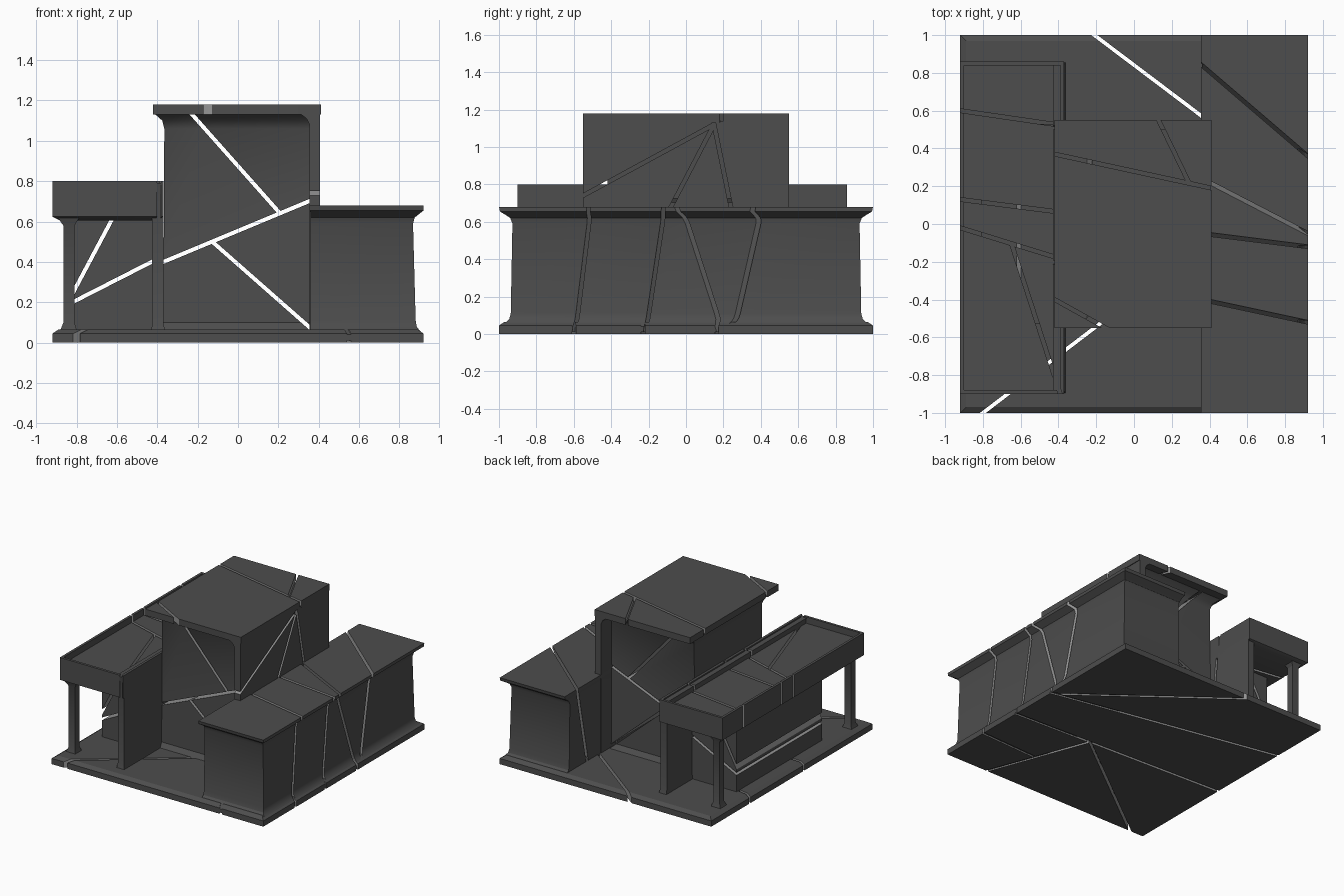
import bpy, bmesh
from mathutils import Vector

if "Cube" in bpy.data.objects:
    bpy.data.objects.remove(bpy.data.objects["Cube"])

GAP = 0.02                                   # width of the cracks
X, Y, Z = (1, 0, 0), (0, 1, 0), (0, 0, 1)


def material(name, v):
    m = bpy.data.materials.new(name)
    m.diffuse_color = (v, v, v, 1)
    m.use_nodes = True
    m.node_tree.nodes["Principled BSDF"].inputs["Base Color"].default_value = m.diffuse_color
    return m


MATS = [material("dark_grey", .075), material("broken_edge", .3)]


def stack(rings):
    """Closed solid from rectangles (z, x0, x1, y0, y1) stacked upwards."""
    bm = bmesh.new()
    loops = [[bm.verts.new((x, y, z)) for x, y in ((a, c), (b, c), (b, d), (a, d))]
             for z, a, b, c, d in rings]
    bm.faces.new(loops[0][::-1])
    bm.faces.new(loops[-1])
    for lo, hi in zip(loops, loops[1:]):
        for i in range(4):
            j = (i + 1) % 4
            bm.faces.new((lo[i], lo[j], hi[j], hi[i]))
    return bm


def clip(bm, co, no):
    """Cut away everything beyond the plane and cap the cut."""
    res = bmesh.ops.bisect_plane(bm, geom=bm.verts[:] + bm.edges[:] + bm.faces[:], dist=1e-5,
                                 plane_co=co, plane_no=no, clear_outer=True)
    cut = [e for e in res["geom_cut"] if isinstance(e, bmesh.types.BMEdge) and e.is_boundary]
    if cut:
        for f in bmesh.ops.edgenet_fill(bm, edges=cut)["faces"]:
            f.material_index = 1


def part(name, solids, cracks=()):
    """Cracks are (p, q, extrude direction, {earlier crack: side it is limited to})."""
    out = bmesh.new()
    for rings in solids:
        pieces = [(stack(rings), {})]
        for i, (p, q, d, limit) in enumerate(cracks):
            p = Vector(p)
            n = (Vector(q) - p).cross(Vector(d)).normalized()
            done = []
            for bm, sides in pieces:
                if any(sides.get(k) != s for k, s in limit.items()):
                    done.append((bm, sides))
                    continue
                for s in (1, -1):
                    half = bm.copy()
                    clip(half, p + n * s * GAP / 2, -n * s)
                    if half.faces:
                        done.append((half, {**sides, i: s}))
                bm.free()
            pieces = done
        for bm, _ in pieces:
            bmesh.ops.recalc_face_normals(bm, faces=bm.faces[:])
            tmp = bpy.data.meshes.new("piece")
            bm.to_mesh(tmp)
            out.from_mesh(tmp)
            bpy.data.meshes.remove(tmp)
            bm.free()
    me = bpy.data.meshes.new(name)
    out.to_mesh(me)
    out.free()
    for m in MATS:
        me.materials.append(m)
    bpy.context.collection.objects.link(bpy.data.objects.new(name, me))


def box(x0, x1, y0, y1, z0, z1):
    return [(z0, x0, x1, y0, y1), (z1, x0, x1, y0, y1)]


# Ground slab with softened upper edge
part("floor_slab",
     [[(0, -.92, .92, -1, 1), (.045, -.92, .92, -1, 1), (.065, -.89, .89, -.97, .97)]],
     [((.92, -.23, 0), (-.92, -.15, 0), Z, {}),
      ((.89, .17, 0), (-.92, .52, 0), Z, {0: 1}),
      ((.89, .17, 0), (-.21, 1, 0), Z, {0: 1, 1: 1}),
      ((.55, -1, 0), (.25, -.2, 0), Z, {0: -1}),
      ((.25, -.2, 0), (-.8, -1, 0), Z, {0: -1, 3: -1}),
      ((.9, -.6, 0), (.47, -.62, 0), Z, {0: -1, 3: 1})])

# Long right wing with flared foot and eaves; cracks from outer eave to foot and inner eave
part("right_wing",
     [[(.01, .36, .92, -1, 1), (.04, .36, .92, -1, 1), (.06, .36, .9, -.965, .965),
       (.08, .36, .885, -.945, .945), (.11, .36, .88, -.937, .937),
       (.59, .36, .867, -.928, .928), (.62, .36, .875, -.94, .94), (.64, .36, .9, -.97, .97),
       (.655, .355, .92, -.995, .995), (.68, .355, .92, -1, 1)]],
     [((.92, top, .68), (.92, foot, 0), (-.56, inner - top, 0), {}) for top, foot, inner in
      ((-.52, -.6, -.4), (-.12, -.22, -.05), (-.05, .18, .24), (.36, .22, .84))])

# Central tower: recessed end walls, side slab and flat roof
part("tower_walls",
     [[(.05, -.38, .38, -.46, .46), (.1, -.37, .38, -.42, .42), (1.06, -.365, .38, -.42, .42),
       (1.1, -.375, .38, -.44, .44), (1.14, -.42, .38, -.5, .5)]],
     [((-.37, 0, .4), (.35, 0, .7), Y, {}),
      ((-.2, 0, 1.1), (.2, 0, .65), Y, {0: 1}),
      ((-.15, 0, .52), (.1, 0, .3), Y, {0: -1})])
part("tower_side_wall",
     [[(.05, .355, .405, -.55, .55), (1.08, .355, .405, -.55, .55),
       (1.11, .34, .405, -.55, .55), (1.14, .3, .405, -.55, .55)]],
     [((.4, .24, .68), (.4, .15, 1.12), X, {}),
      ((.4, -.08, .68), (.4, .15, 1.12), X, {0: -1}),
      ((.4, -.55, .74), (.4, .15, 1.12), X, {0: -1, 1: -1})])
part("tower_roof", [box(-.42, .41, -.55, .55, 1.13, 1.18)],
     [((-.42, .37, 1), (.41, .19, 1), Z, {}),
      ((.13, .55, 1), (.3, .2, 1), Z, {0: -1}),
      ((-.42, -.4, 1), (-.15, -.55, 1), Z, {0: 1})])

# Left wing: dividing wall, enclosed room and corner posts
part("dividing_wall",
     [[(.05, -.43, -.36, -.9, .86), (.1, -.425, -.37, -.885, .845),
       (.7, -.425, -.37, -.885, .845), (.79, -.43, -.37, -.9, .86)]],
     [((-.4, .5, .7), (-.4, .42, 0), X, {}), ((-.4, -.2, .7), (-.4, -.17, 0), X, {})])
part("left_room", [box(-.81, -.4, -.53, .53, .05, .64)],
     [((-.86, 0, .18), (-.37, 0, .43), Y, {}), ((-.8, 0, .28), (-.63, 0, .6), Y, {0: 1})])
for label, y in (("front_post", -.84), ("back_post", .79)):
    part(label, [[(.05, -.885, -.795, y - .045, y + .045), (.1, -.865, -.81, y - .028, y + .028),
                  (.58, -.865, -.81, y - .028, y + .028), (.63, -.9, -.78, y - .05, y + .05)]])

# Left roof tray with raised rim
roof_cracks = [((-.92, .6, .7), (-.37, .52, .7), Z, {}),
               ((-.92, .13, .7), (-.37, .06, .7), Z, {}),
               ((-.92, -.02, .7), (-.37, -.19, .7), Z, {}),
               ((-.65, -.1, .7), (-.4, -.87, .7), Z, {2: 1})]
part("left_roof", [[(.605, -.88, -.4, -.86, .82), (.625, -.92, -.37, -.9, .86),
                    (.75, -.92, -.37, -.9, .86)]], roof_cracks)
part("left_roof_rim",
     [box(-.92, -.9, -.9, .86, .74, .8), box(-.39, -.37, -.9, .86, .74, .8),
      box(-.9, -.39, -.9, -.88, .74, .8), box(-.9, -.39, .84, .86, .74, .8)], roof_cracks)

# Soft shading over the flares, crisp elsewhere
for ob in bpy.data.objects:
    ob.select_set(True)
bpy.context.view_layer.objects.active = bpy.data.objects["floor_slab"]
bpy.ops.object.shade_smooth_by_angle()
